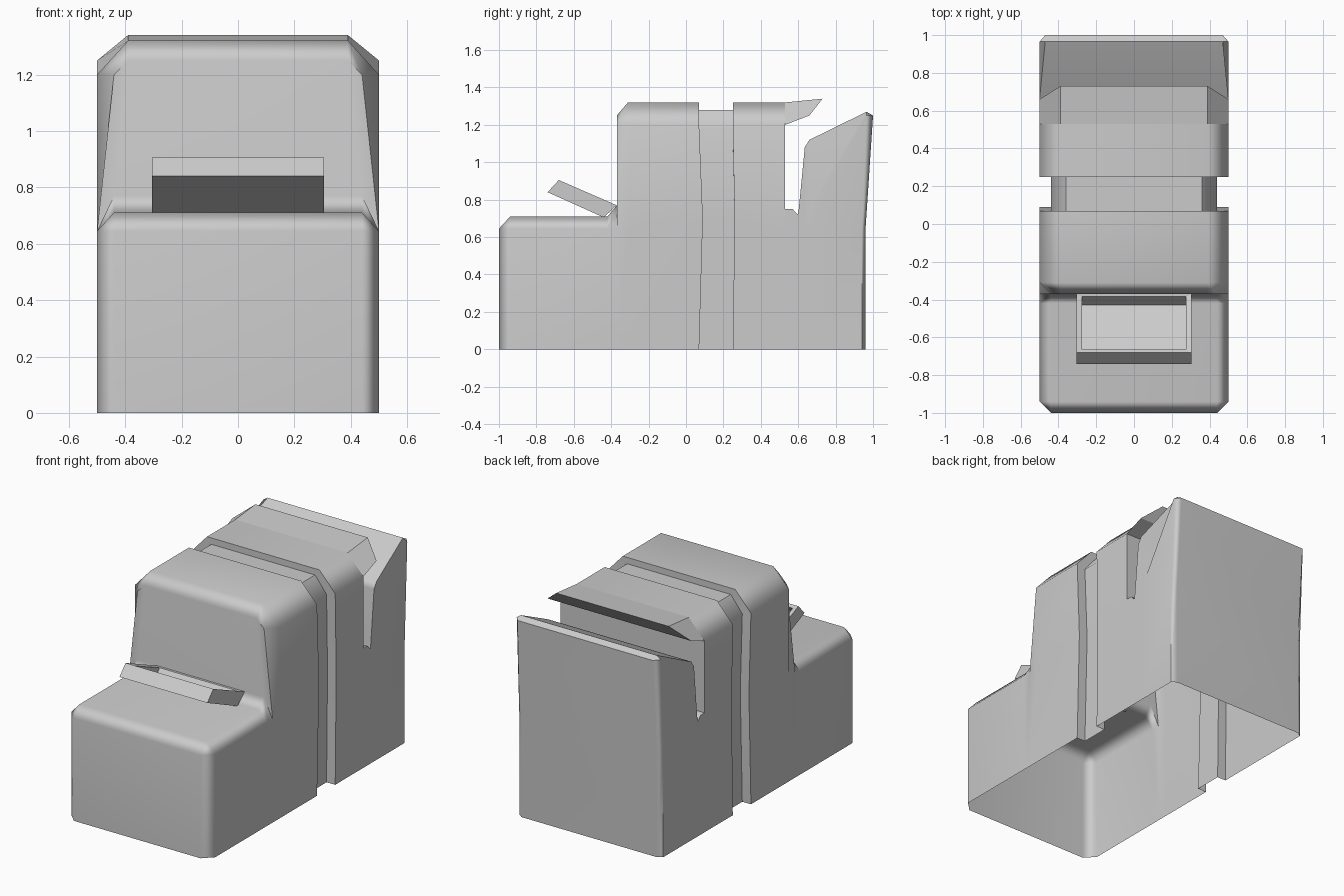
import bpy, bmesh, math

if "Cube" in bpy.data.objects:
    bpy.data.objects.remove(bpy.data.objects["Cube"])


def make(name, bm, smooth=True):
    bmesh.ops.remove_doubles(bm, verts=bm.verts, dist=0.0005)
    bmesh.ops.recalc_face_normals(bm, faces=bm.faces)
    me = bpy.data.meshes.new(name)
    bm.to_mesh(me)
    bm.free()
    ob = bpy.data.objects.new(name, me)
    bpy.context.collection.objects.link(ob)
    if smooth:
        bpy.ops.object.select_all(action='DESELECT')
        ob.select_set(True)
        bpy.context.view_layer.objects.active = ob
        bpy.ops.object.shade_smooth_by_angle(angle=math.radians(50))
        mod = ob.modifiers.new("face_weighting", 'WEIGHTED_NORMAL')
        mod.keep_sharp = True
    return ob


def loft(name, rings, closed=False, caps=(0, -1), smooth=True):
    """Skin mirrored half sections; each section is a list of (x, y, z)."""
    bm = bmesh.new()
    rows = []
    for half in rings:
        full = half + [(-x, y, z) for x, y, z in reversed(half)]
        rows.append([bm.verts.new(p) for p in full])
    n = len(rows[0])
    for a, b in zip(rows, rows[1:]):
        for i in range(n if closed else n - 1):
            j = (i + 1) % n
            bm.faces.new((a[i], a[j], b[j], b[i]))
    for c in caps:
        bm.faces.new(rows[c])
    return make(name, bm, smooth)


M = 0.7  # height of the mid line on the side walls


def section(y, w, side, tw, top, bulge=0.0, mid=0.645):
    return [(w, y, 0), (w, y + bulge, mid), (w, y, side), (tw, y, top)]


def rear(y, top, ytop=None, x=0.5, xtop=0.5, side=None):
    yt = y if ytop is None else ytop
    return [(x, y, 0), (x, y, 0.645), (x, y, 0.75) if side is None else (x, yt, side),
            (xtop, yt, top)]


# Body shell: stepped front, grooved middle, slotted rear, open underneath
body = [
    section(-1.0, 0.44, 0.645, 0.44, 0.645),
    section(-0.94, 0.5, 0.645, 0.44, 0.71),
    section(-0.42, 0.5, 0.645, 0.44, 0.71),
    [(0.5, -0.37, 0), (0.5, -0.37, 0.645), (0.44, -0.37, 0.77), (0.44, -0.37, 0.77)],
    [(0.5, -0.37, 0), (0.5, -0.37, 0.645), (0.44, -0.37, 1.2), (0.39, -0.37, 1.25)],
    section(-0.31, 0.5, 1.2, 0.39, 1.32),
    section(0.07, 0.5, 1.2, 0.39, 1.32, 0.02, M),
    section(0.07, 0.44, 1.18, 0.36, 1.28, 0.02, M),
    section(0.25, 0.44, 1.18, 0.36, 1.28, 0.01, M),
    section(0.25, 0.5, 1.2, 0.39, 1.32, 0.01, M),
    section(0.53, 0.5, 1.2, 0.39, 1.32),
    rear(0.53, 0.75),
    rear(0.57, 0.75),
    [(0.5, 0.597, 0), (0.5, 0.597, 0.645), (0.5, 0.597, 0.72), (0.5, 0.597, 0.72)],
    [(0.5, 0.603, 0), (0.5, 0.603, 0.645), (0.5, 0.603, 0.75), (0.5, 0.603, 0.75)],
    rear(0.635, 1.08),
    rear(0.66, 1.12),
    rear(0.94, 1.27, 0.965, 0.5, 0.47, 1.25),
    rear(0.96, 1.25, 1.0, 0.47, 0.47, 1.25),
]
loft("body_shell", body)

# Flared lip overhanging the slot
loft("rear_lip", [
    [(0.5, 0.53, 1.2), (0.39, 0.53, 1.32)],
    [(0.5, 0.66, 1.25), (0.39, 0.73, 1.34)],
], closed=True, caps=(-1,), smooth=False)

# Tilted tray on the front step: outer walls, rim, then recessed floor
w, v = 0.305, 0.275
tray = bmesh.new()
loops = []
for x, pts in ((w, ((-0.74, 0.84), (-0.44, 0.705))),
               (w, ((-0.68, 0.905), (-0.37, 0.77))),
               (v, ((-0.665, 0.89), (-0.385, 0.77))),
               (v, ((-0.715, 0.84), (-0.43, 0.715)))):
    (y0, z0), (y1, z1) = pts
    loops.append([tray.verts.new(p) for p in
                  ((-x, y0, z0), (x, y0, z0), (x, y1, z1), (-x, y1, z1))])
for a, b in zip(loops, loops[1:]):
    for i in range(4):
        j = (i + 1) % 4
        tray.faces.new((a[i], a[j], b[j], b[i]))
tray.faces.new(loops[0])
tray.faces.new(loops[-1])
make("front_tray", tray, smooth=False)
